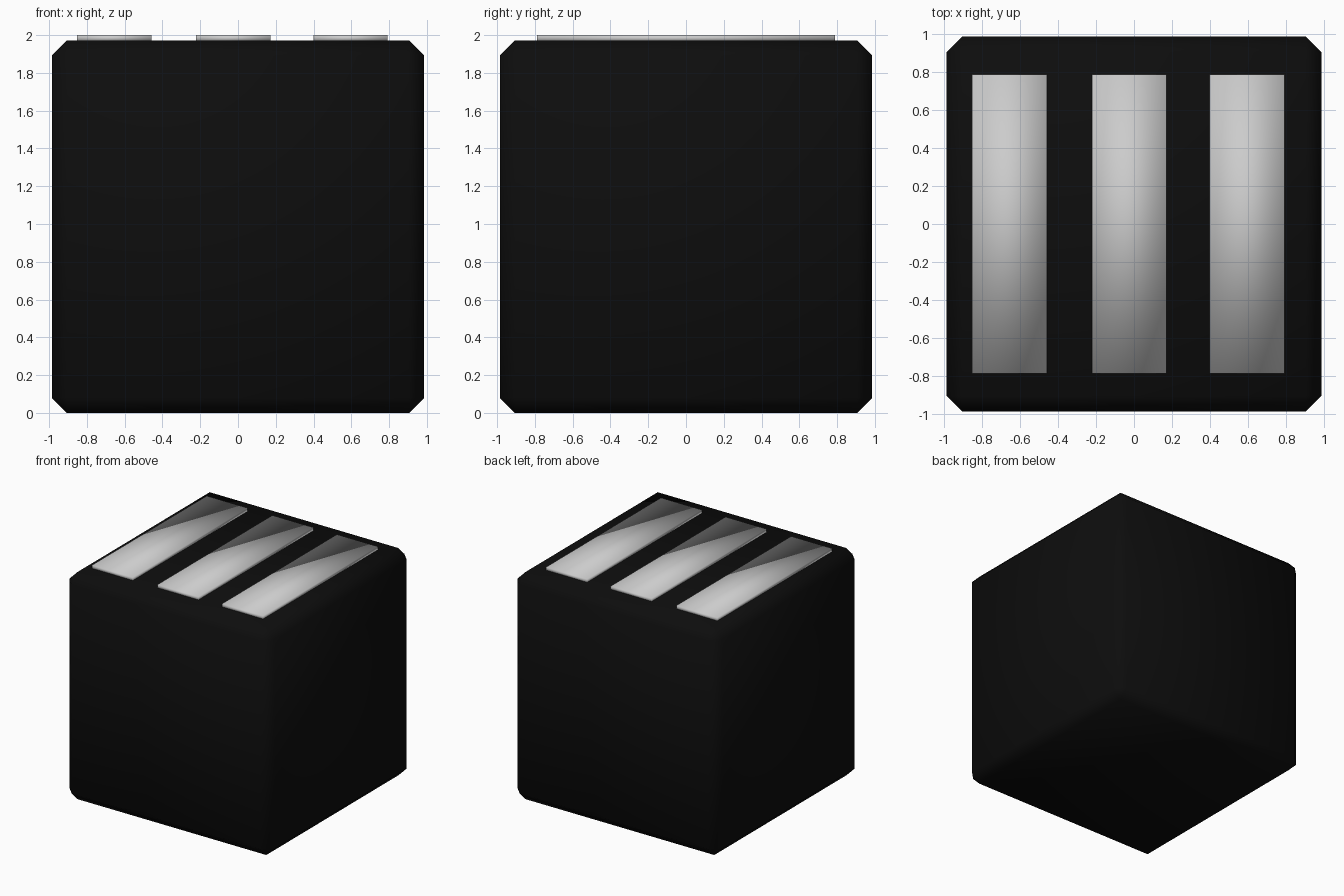
import bpy

if "Cube" in bpy.data.objects:
    bpy.data.objects.remove(bpy.data.objects["Cube"])


def material(name, v):
    m = bpy.data.materials.new(name)
    m.diffuse_color = (v, v, v, 1)
    m.use_nodes = True
    m.node_tree.nodes["Principled BSDF"].inputs["Base Color"].default_value = m.diffuse_color
    return m


def box(name, center, size, mat):
    bpy.ops.mesh.primitive_cube_add(size=1, location=center)
    ob = bpy.context.object
    ob.name = name
    ob.scale = size
    bpy.ops.object.transform_apply(location=False, rotation=False, scale=True)
    ob.data.materials.append(mat)
    bpy.ops.object.shade_smooth()
    return ob


black = material("black", 0.004)
white = material("white", 0.8)

# Chamfered cube
body = box("body", (0, 0, 0.986), (1.972, 1.972, 1.972), black)
bevel = body.modifiers.new("chamfer", "BEVEL")
bevel.width = 0.08
bevel.segments = 1
bevel.limit_method = 'NONE'

# Three raised strips on top
for i, x in enumerate((-0.655, -0.025, 0.595)):
    box(f"top_strip_{i + 1}", (x, 0, 1.983), (0.393, 1.575, 0.034), white)
